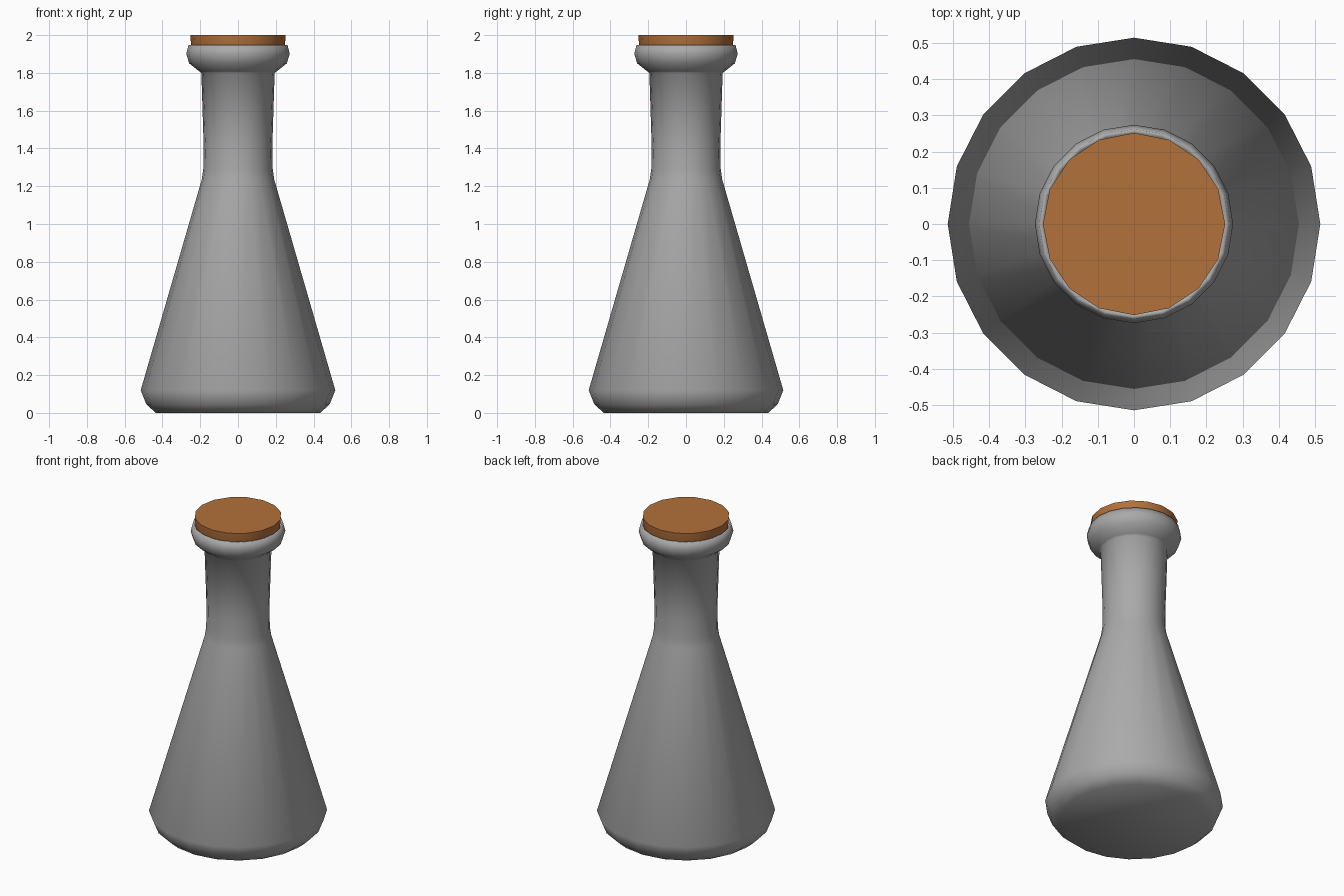
import bpy, bmesh, math

if "Cube" in bpy.data.objects:
    bpy.data.objects.remove(bpy.data.objects["Cube"])


def material(name, rgb):
    m = bpy.data.materials.new(name)
    m.diffuse_color = (*rgb, 1.0)
    m.use_nodes = True
    m.node_tree.nodes["Principled BSDF"].inputs["Base Color"].default_value = m.diffuse_color
    return m


def lathe(name, profile, sides, mat, smooth_angle, cap_top):
    """Revolve (radius, height) points about z, bottom to top."""
    bm = bmesh.new()
    rings = []
    for r, z in profile:
        rings.append([bm.verts.new((r * math.cos(2 * math.pi * i / sides),
                                    r * math.sin(2 * math.pi * i / sides), z))
                      for i in range(sides)])
    for a, b in zip(rings, rings[1:]):
        for i in range(sides):
            j = (i + 1) % sides
            bm.faces.new((a[i], a[j], b[j], b[i]))
    bm.faces.new(rings[0][::-1])
    if cap_top:
        bm.faces.new(rings[-1])
    mesh = bpy.data.meshes.new(name)
    bm.to_mesh(mesh)
    bm.free()
    mesh.materials.append(mat)
    ob = bpy.data.objects.new(name, mesh)
    bpy.context.collection.objects.link(ob)
    bpy.ops.object.select_all(action='DESELECT')
    ob.select_set(True)
    bpy.context.view_layer.objects.active = ob
    bpy.ops.object.shade_smooth_by_angle(angle=math.radians(smooth_angle))
    return ob


grey = material("grey_glass", (0.40, 0.40, 0.40))
cork = material("cork_brown", (0.45, 0.165, 0.042))

# Flask: base bevel, cone, neck, rolled lip, then the inside of the mouth
flask_profile = [
    (0.435, 0.0), (0.485, 0.045), (0.515, 0.12),
    (0.192, 1.235), (0.184, 1.29), (0.182, 1.42), (0.194, 1.80),
    (0.205, 1.808), (0.258, 1.85), (0.274, 1.90), (0.262, 1.947),
    (0.252, 1.948), (0.235, 1.90), (0.17, 1.80),
]
lathe("flask", flask_profile, 20, grey, 80, True)

# Stopper: tapered plug standing slightly out of the mouth
lathe("stopper", [(0.215, 1.82), (0.248, 1.93), (0.252, 2.0)], 16, cork, 40, True)
